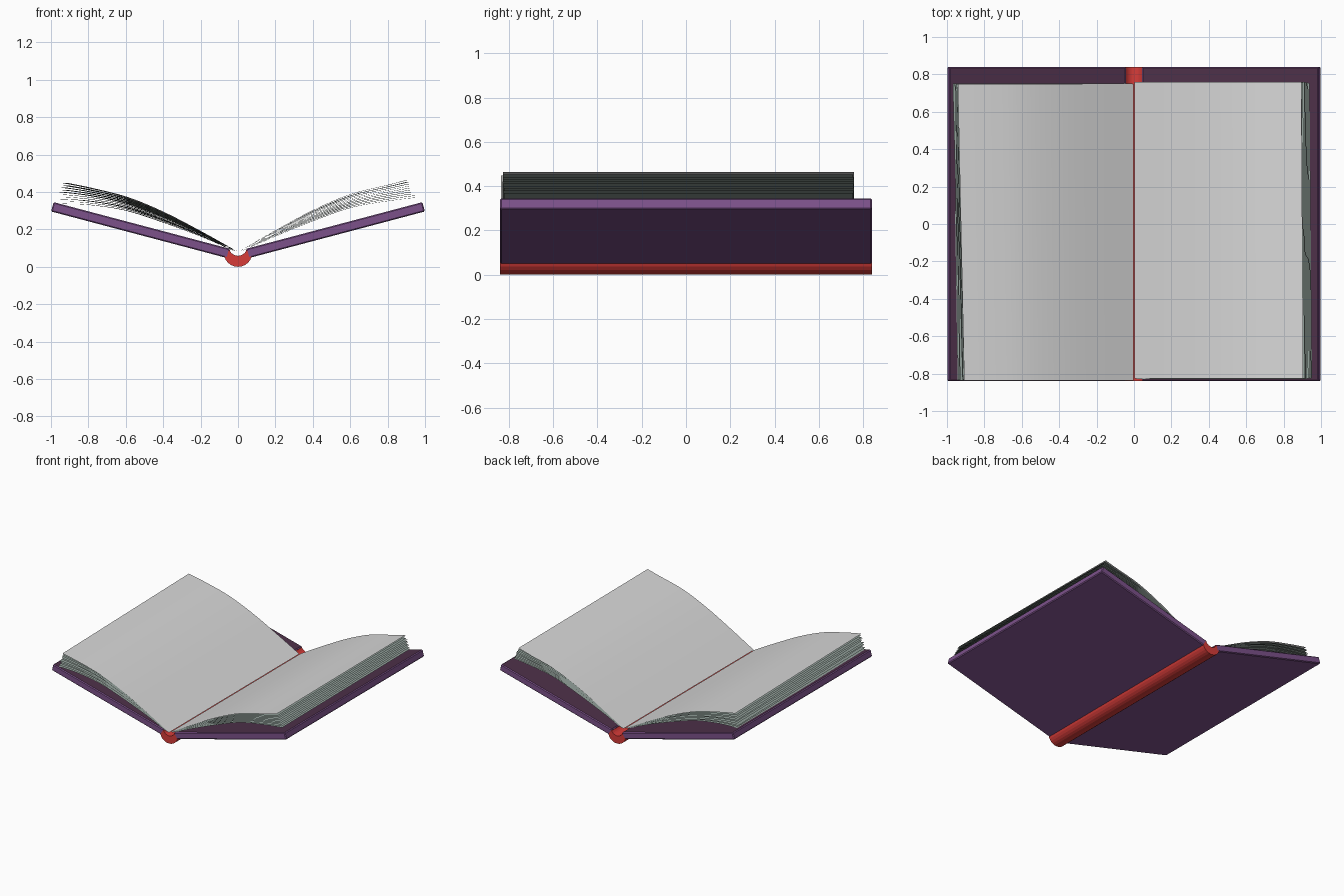
import bpy, bmesh, math, random
from mathutils import Vector

if "Cube" in bpy.data.objects:
    bpy.data.objects.remove(bpy.data.objects["Cube"])

random.seed(4)
Y0, Y1 = -0.84, 0.84          # cover length along y
SHEETS = 10


def material(name, rgb):
    m = bpy.data.materials.new(name)
    lin = [(c / 255 / 12.92) if c < 11 else ((c / 255 + 0.055) / 1.055) ** 2.4 for c in rgb]
    m.diffuse_color = (*lin, 1)
    m.use_nodes = True
    m.node_tree.nodes["Principled BSDF"].inputs["Base Color"].default_value = m.diffuse_color
    return m


purple = material("cover purple", (124, 81, 138))
lining = material("lining dark plum", (78, 48, 73))
red = material("spine red", (215, 60, 57))
paper = material("paper white", (216, 216, 216))
paper_edge = material("paper grey green", (146, 160, 154))


def new_object(name, bm, *mats):
    me = bpy.data.meshes.new(name)
    bm.to_mesh(me)
    bm.free()
    ob = bpy.data.objects.new(name, me)
    bpy.context.collection.objects.link(ob)
    for m in mats:
        me.materials.append(m)
    return ob


def extrude_profile(points):
    """Closed x-z outline pulled along y."""
    bm = bmesh.new()
    f = bm.faces.new([bm.verts.new((x, Y0, z)) for x, z in points])
    r = bmesh.ops.extrude_face_region(bm, geom=[f])
    bmesh.ops.translate(bm, vec=(0, Y1 - Y0, 0),
                        verts=[v for v in r["geom"] if isinstance(v, bmesh.types.BMVert)])
    bmesh.ops.recalc_face_normals(bm, faces=bm.faces)
    return bm


def spline(pts, n=4):
    """Smooth curve through the points."""
    p = [Vector(q) for q in pts]
    p = [2 * p[0] - p[1]] + p + [2 * p[-1] - p[-2]]
    out = []
    for a, b, c, d in zip(p, p[1:], p[2:], p[3:]):
        for i in range(n):
            t = i / n
            out.append(0.5 * (2 * b + (c - a) * t + (2 * a - 5 * b + 4 * c - d) * t * t
                              + (3 * b - a - 3 * c + d) * t ** 3))
    return out + [p[-2]]


# Covers: boards with slightly bevelled edges and a darker inside
for side, name in ((1, "right_cover"), (-1, "left_cover")):
    board = [(0.055, 0.046), (0.999, 0.296), (0.986, 0.346), (0.042, 0.096)]
    bm = extrude_profile([(side * x, z) for x, z in board])
    bmesh.ops.bevel(bm, geom=list(bm.edges), offset=0.006, segments=1, affect='EDGES')
    bm.normal_update()
    for f in bm.faces:
        f.material_index = 1 if f.normal.z > 0.9 else 0
    new_object(name, bm, purple, lining)

# Spine: rounded crescent channel
outer = [(0.075 * math.sin(a), 0.076 - 0.072 * math.cos(a))
         for a in [math.radians(-75 + 15 * i) for i in range(11)]]
outer = [(x, z - 0.004) for x, z in outer]
inner = [(0.048 * math.sin(a), 0.105 - 0.046 * math.cos(a))
         for a in [math.radians(75 - 15 * i) for i in range(11)]]
spine = new_object("spine", extrude_profile(outer + inner), red)


# Pages: curved sheets blended between the lowest and the top sheet
low = {-1: [(0.03, 0.088), (0.2, 0.163), (0.4, 0.238), (0.6, 0.302), (0.8, 0.332), (0.955, 0.338)],
       1: [(0.03, 0.088), (0.2, 0.163), (0.4, 0.245), (0.6, 0.316), (0.8, 0.352), (0.945, 0.370)]}
top = {-1: [(0.002, 0.082), (0.2, 0.19), (0.4, 0.292), (0.6, 0.373), (0.8, 0.423), (0.925, 0.448)],
       1: [(0.002, 0.082), (0.2, 0.195), (0.4, 0.302), (0.6, 0.387), (0.8, 0.437), (0.9, 0.463)]}
for side, label in ((-1, "left"), (1, "right")):
    for k in range(SHEETS):
        t = k / (SHEETS - 1)
        prof = spline([Vector(a).lerp(Vector(b), t) for a, b in zip(low[side], top[side])])
        # each sheet is turned a hair, so the stack is not perfectly even
        skew = (0.018 if side < 0 else 0.008) * random.uniform(0.5, 1.2)
        back = (0.748 if side < 0 else 0.757) + random.uniform(-0.004, 0.004)
        front = (-0.834 if side < 0 else -0.825) + random.uniform(-0.003, 0.003)
        bm = bmesh.new()
        rows = []
        for p in prof:
            w = p.x / 0.95
            rows.append([bm.verts.new((side * p.x - s * skew * w, y, p.y))
                         for y, s in ((front, -1), (back, 1))])
        for (a, b), (c, d) in zip(rows, rows[1:]):
            bm.faces.new((a, c, d, b) if side > 0 else (a, b, d, c))
        ob = new_object(f"{label}_page_{k + 1}", bm, paper if k == SHEETS - 1 else paper_edge)
        ob.data.shade_smooth()
